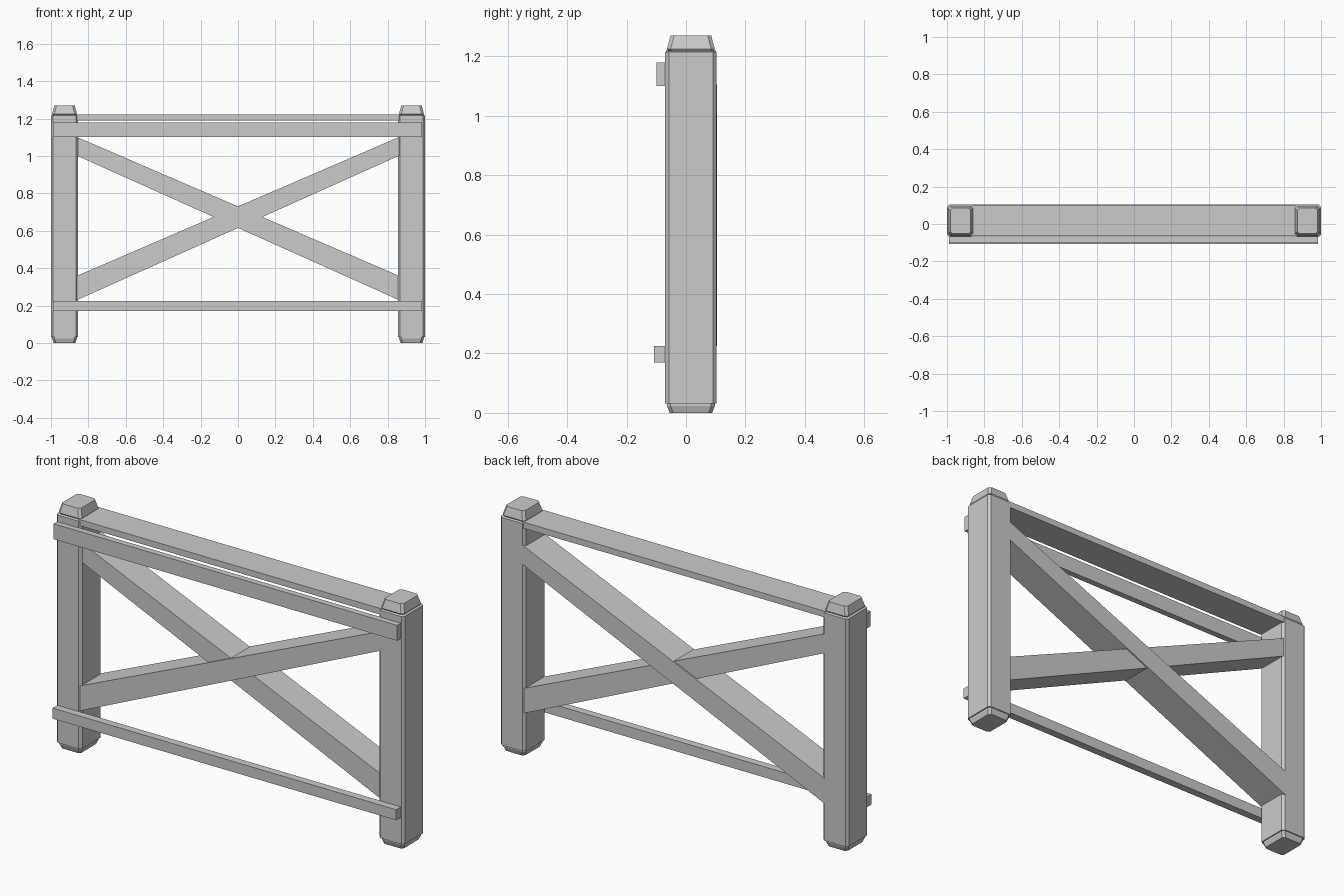
import bpy, bmesh

if "Cube" in bpy.data.objects:
    bpy.data.objects.remove(bpy.data.objects["Cube"])


def make_object(name, bm):
    bmesh.ops.recalc_face_normals(bm, faces=bm.faces)
    mesh = bpy.data.meshes.new(name)
    bm.to_mesh(mesh)
    bm.free()
    obj = bpy.data.objects.new(name, mesh)
    bpy.context.collection.objects.link(obj)
    return obj


def prism(name, outline, y0, y1):
    """Extrude an x-z outline along y."""
    bm = bmesh.new()
    face = bm.faces.new([bm.verts.new((x, y0, z)) for x, z in outline])
    ext = bmesh.ops.extrude_face_region(bm, geom=[face])
    verts = [v for v in ext["geom"] if isinstance(v, bmesh.types.BMVert)]
    bmesh.ops.translate(bm, verts=verts, vec=(0, y1 - y0, 0))
    return make_object(name, bm)


def beam(name, x0, x1, y0, y1, z0, z1):
    return prism(name, [(x0, z0), (x1, z0), (x1, z1), (x0, z1)], y0, y1)


def post(name, cx):
    """Loft chamfered rectangles: foot, shaft, grooved shoulder, tapered cap."""
    hx, hy, cy, c = 0.0725, 0.0865, 0.0165, 0.012
    levels = [(0, 0.015), (0.024, 0.006), (0.031, 0.006), (0.031, 0),
              (1.215, 0), (1.219, 0.010), (1.225, 0.006), (1.27, 0.018)]
    bm = bmesh.new()
    rings = []
    for z, inset in levels:
        a, b = hx - inset, hy - inset
        ring = [(a, -b + c), (a, b - c), (a - c, b), (-a + c, b),
                (-a, b - c), (-a, -b + c), (-a + c, -b), (a - c, -b)]
        rings.append([bm.verts.new((cx + x, cy + y, z)) for x, y in ring])
    for lo, hi in zip(rings, rings[1:]):
        for i in range(8):
            j = (i + 1) % 8
            bm.faces.new((lo[i], lo[j], hi[j], hi[i]))
    bm.faces.new(rings[0])
    bm.faces.new(rings[-1])
    return make_object(name, bm)


# End posts
post("left_post", -0.9275)
post("right_post", 0.9275)

# Top plank between the posts
beam("top_plank", -0.87, 0.87, -0.065, 0.10, 1.19, 1.222)

# Front rails fixed across the posts
beam("upper_front_rail", -0.99, 0.985, -0.10, -0.068, 1.10, 1.18)
beam("lower_front_rail", -0.99, 0.985, -0.108, -0.068, 0.17, 0.225)

# Crossed braces, thicker at their lower ends
for name, side, y0, y1 in (("main_brace", 1, -0.065, 0.105),
                           ("cross_brace", -1, -0.058, 0.098)):
    outline = [(-0.87, 0.225), (0.87, 1.005), (0.87, 1.105), (-0.87, 0.355)]
    prism(name, [(side * x, z) for x, z in outline], y0, y1)
